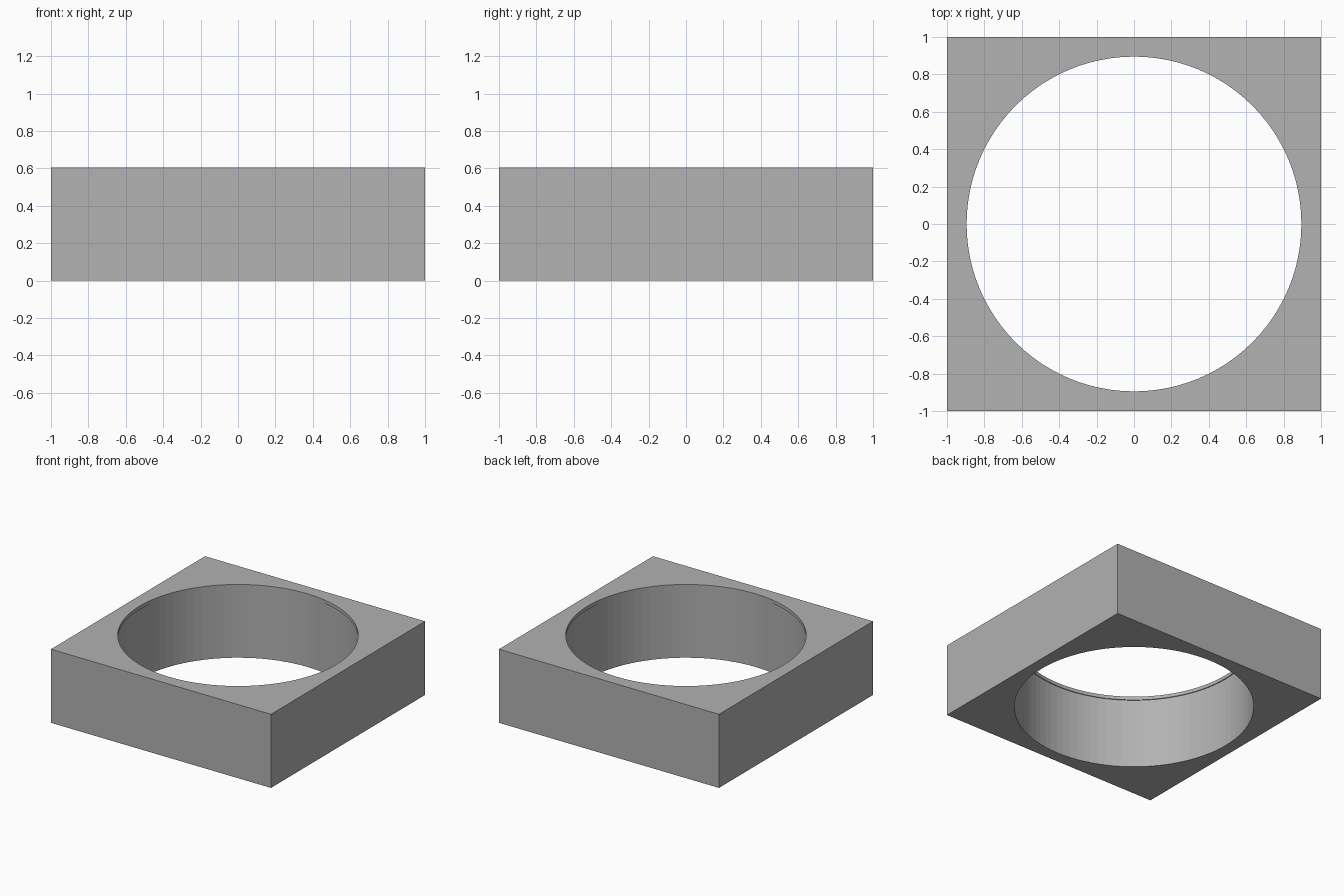
import bpy, bmesh, math

if "Cube" in bpy.data.objects:
    bpy.data.objects.remove(bpy.data.objects["Cube"], do_unlink=True)

SEGMENTS = 96          # divisible by 8, so the square's corners get vertices
HEIGHT = 0.605
LIP_Z = 0.577          # underside of the thin lip at the top of the bore
BORE_R, LIP_R = 0.902, 0.895

grey = bpy.data.materials.new("plain_grey")
grey.use_nodes = True
grey.diffuse_color = (0.445, 0.445, 0.445, 1)
grey.node_tree.nodes["Principled BSDF"].inputs["Base Color"].default_value = grey.diffuse_color


def circle(radius):
    return lambda c, s: (radius * c, radius * s)


def square(c, s):
    k = 1 / max(abs(c), abs(s))
    return c * k, s * k


# Cross-section around the block: outer wall, bottom, bore, lip, top
section = [(square, 0), (circle(BORE_R), 0), (circle(BORE_R), LIP_Z),
           (circle(LIP_R), LIP_Z), (circle(LIP_R), HEIGHT), (square, HEIGHT)]

bm = bmesh.new()
rings = []
for outline, z in section:
    ring = []
    for i in range(SEGMENTS):
        a = 2 * math.pi * i / SEGMENTS
        x, y = outline(math.cos(a), math.sin(a))
        ring.append(bm.verts.new((x, y, z)))
    rings.append(ring)

# Join each ring to the next, closing the section
for k, ring in enumerate(rings):
    following = rings[(k + 1) % len(rings)]
    for i in range(SEGMENTS):
        j = (i + 1) % SEGMENTS
        bm.faces.new((ring[i], ring[j], following[j], following[i]))
bmesh.ops.recalc_face_normals(bm, faces=bm.faces)

mesh = bpy.data.meshes.new("square_block_with_bore")
bm.to_mesh(mesh)
bm.free()
mesh.materials.append(grey)
block = bpy.data.objects.new("square_block_with_bore", mesh)
bpy.context.collection.objects.link(block)
